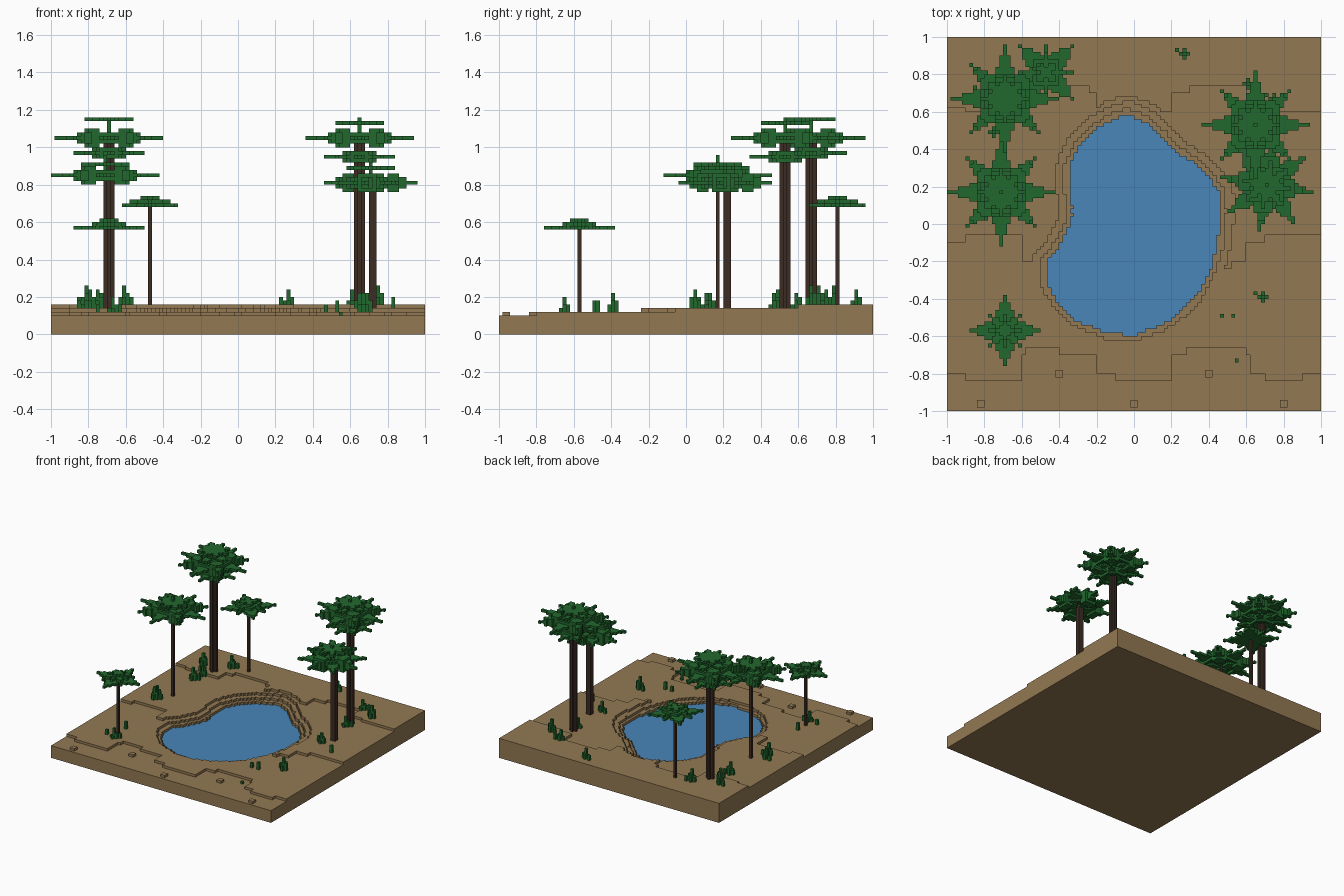
import bpy, math
from mathutils import Vector
from mathutils.geometry import intersect_point_line

if "Cube" in bpy.data.objects:
    bpy.data.objects.remove(bpy.data.objects["Cube"])

V = 0.02  # voxel size
N = 100


def material(name, rgb):
    m = bpy.data.materials.new(name)
    m.diffuse_color = (*rgb, 1)
    m.use_nodes = True
    m.node_tree.nodes["Principled BSDF"].inputs["Base Color"].default_value = m.diffuse_color
    return m


EARTH = material("earth", (0.29, 0.19, 0.085))
WATER = material("water", (0.065, 0.24, 0.48))
LEAF = material("leaf green", (0.016, 0.14, 0.027))
BARK = material("dark bark", (0.045, 0.025, 0.017))


def mesh_object(name, quads, mat):
    index, faces = {}, []
    for q in quads:
        faces.append([index.setdefault(tuple(round(c, 4) for c in p), len(index)) for p in q])
    me = bpy.data.meshes.new(name)
    me.from_pydata(list(index), [], faces)
    me.materials.append(mat)
    ob = bpy.data.objects.new(name, me)
    bpy.context.collection.objects.link(ob)
    return ob


def voxel_object(name, cells, mat):
    """Only the exposed faces of a set of voxels."""
    quads = []
    for c in cells:
        for ax in range(3):
            for s in (0, 1):
                nb = list(c)
                nb[ax] += 2 * s - 1
                if tuple(nb) in cells:
                    continue
                b, d = (ax + 1) % 3, (ax + 2) % 3
                q = []
                for u, w in ((0, 0), (1, 0), (1, 1), (0, 1)):
                    p = list(c)
                    p[ax] += s
                    p[b] += u
                    p[d] += w
                    q.append((p[0] * V - 1, p[1] * V - 1, p[2] * V))
                quads.append(q if s else q[::-1])
    return mesh_object(name, quads, mat)


# --- Terrain: three terrace edges, given as (x end, y of edge)
TERRACES = [
    [(-.89, -.80), (-.6, -.84), (-.58, -.70), (-.4, -.66), (-.2, -.70), (-.1, -.80), (.2, -.84),
     (.28, -.70), (.6, -.66), (.62, -.70), (.7, -.80), (.9, -.84), (1.1, -.80)],
    [(-.9, -.10), (-.6, -.06), (0, -.20), (.52, -.24), (.6, -.20), (.7, -.10), (1.1, -.06)],
    [(-.9, .62), (-.6, .60), (-.54, .70), (-.24, .74), (-.2, .70), (-.1, .62), (.2, .60),
     (.3, .70), (.6, .74), (.7, .62), (1.1, .60)],
]
POND = [Vector(p) for p in [
    (-.03, .585), (.05, .55), (.15, .47), (.2, .40), (.3, .34), (.4, .25), (.46, .16), (.46, 0),
    (.44, -.14), (.4, -.26), (.34, -.38), (.25, -.47), (.15, -.54), (0, -.595), (-.15, -.58),
    (-.3, -.52), (-.4, -.43), (-.465, -.32), (-.47, -.2), (-.41, -.13), (-.36, -.05), (-.33, .02),
    (-.33, .1), (-.345, .2), (-.34, .32), (-.29, .42), (-.2, .51), (-.1, .565)]]
PEBBLES = [(-.82, -.96), (0, -.96), (.8, -.96), (-.4, -.8), (.4, -.8)]
WATER_LEVEL = 4


def pond_distance(x, y):
    """Distance to the shore, negative inside."""
    p, inside, best = Vector((x, y)), False, 9
    for a, b in zip(POND, POND[1:] + POND[:1]):
        q, t = intersect_point_line(p, a, b)
        q = a.lerp(b, min(1, max(0, t)))
        best = min(best, (p - q).length)
        if (a.y > y) != (b.y > y) and x < (b.x - a.x) * (y - a.y) / (b.y - a.y) + a.x:
            inside = not inside
    return -best if inside else best


def level(x, y):
    h = 5
    for edge in TERRACES:
        h += y > next(ye for xe, ye in edge if x < xe)
    if any(abs(x - px) < .02 and abs(y - py) < .02 for px, py in PEBBLES):
        h += 1
    if abs(x) < .65 and abs(y) < .75:  # stepped bank round the pond
        d = pond_distance(x, y)
        if d < 0:
            return WATER_LEVEL
        h = min(h, WATER_LEVEL + 1 + sum(d > s for s in (.03, .07, .10)))
    return h


H = {(i, j): level((i + .5) * V - 1, (j + .5) * V - 1) for i in range(N) for j in range(N)}
ground, water = [], []
for (i, j), h in H.items():
    x0, y0, z = i * V - 1, j * V - 1, h * V
    x1, y1 = x0 + V, y0 + V
    top = [(x0, y0, z), (x1, y0, z), (x1, y1, z), (x0, y1, z)]
    (water if h == WATER_LEVEL else ground).append(top)
    sides = {(0, -1): (0, 1), (1, 0): (1, 2), (0, 1): (2, 3), (-1, 0): (3, 0)}
    for (di, dj), (a, b) in sides.items():
        low = H.get((i + di, j + dj), 0) * V
        if low < z:
            A, B = top[a], top[b]
            ground.append([(A[0], A[1], low), (B[0], B[1], low), B, A])
ground.append([(-1, -1, 0), (-1, 1, 0), (1, 1, 0), (1, -1, 0)])
mesh_object("ground", ground, EARTH)
mesh_object("pond_water", water, WATER)


# --- Trees
def cell(x, y):
    return int((x + 1) / V), int((y + 1) / V)


def frond(cells, c, z, angle, length, half_w, half_t, peak=.4):
    """Leaf-shaped arm of voxels, widest at the peak and pointed at the tip."""
    ca, sa, r = math.cos(angle), math.sin(angle), int(length / V) + 1
    kz = int(round(z / V))
    for i in range(-r, r + 1):
        for j in range(-r, r + 1):
            u, v = (i * ca + j * sa) * V, (-i * sa + j * ca) * V
            t = u / length
            if not 0 <= t <= 1:
                continue
            f = 1 - (t - peak) / (1 - peak) if t > peak else .3 + .7 * t / peak
            if abs(v) > max(.011, half_w * f):
                continue
            for k in range(-3, 4):
                if abs(k) * V <= max(.009, half_t * f):
                    cells.add((c[0] + i, c[1] + j, kz + k))


def star(cells, c, z, start, count, length, half_w, half_t, peak=.4):
    for n in range(count):
        frond(cells, c, z, start + n * math.tau / count, length, half_w, half_t, peak)


def tree(name, x, y, z, trunk, turn, size, kind):
    c = cell(x, y)
    kz = int(round(z / V))
    wood = set()
    for i in range(-1, 2):
        for j in range(-1, 2):
            keep = {1: i == j == 0, 2: i >= 0 and j >= 0, 3: abs(i) + abs(j) < 2}[trunk]
            if keep:
                wood |= {(c[0] + i, c[1] + j, k) for k in range(H[c], kz)}
    voxel_object(name + "_trunk", wood, BARK)
    leaves = set()
    q = math.pi / 4
    if kind == "small":
        star(leaves, c, z, turn, 4, size, .05, .009, .5)
        star(leaves, c, z, turn + q, 4, size * .75, .03, .009)
        star(leaves, c, z + V, turn, 8, size * .55, .03, .009)
        star(leaves, c, z + 2 * V, turn, 4, size * .3, .03, .009)
    else:
        star(leaves, c, z, turn, 4, size, .055, .022)          # long fronds
        star(leaves, c, z, turn + q, 4, size * .92, .05, .05, .5)  # thick diagonal fronds
        star(leaves, c, z + .08, turn, 8, size * .48, .03, .015)   # cap
        leaves |= {(c[0], c[1], kz + k) for k in range(0, 6)}
        if kind == "layered":
            star(leaves, c, z - .09, turn, 8, .19, .04, .022)
    voxel_object(name + "_crown", leaves, LEAF)


tree("back_left_tree", -.69, .67, 1.05, 3, 0, .29, "layered")
tree("left_tree", -.71, .17, .83, 1, 0, .29, "tall")
tree("front_left_tree", -.69, -.57, .57, 1, 0, .18, "small")
tree("back_small_tree", -.47, .81, .68, 1, math.pi / 4, .20, "small")
tree("back_right_tree", .65, .53, 1.03, 3, 0, .29, "layered")
tree("right_tree", .71, .21, .79, 2, .62, .27, "tall")

# --- Grass tufts: a tall stem with shorter blades, (x, y, height in voxels)
TUFTS = [(-.78, .05, 5), (-.82, .10, 4), (-.76, .49, 5), (-.73, .58, 4), (-.61, .79, 5), (-.82, .71, 5),
         (.47, -.49, 2), (.53, -.50, 3), (.55, -.74, 1), (.69, -.40, 5), (.65, .47, 4), (.75, .66, 5),
         (.61, .75, 4), (.67, .13, 4), (.83, .03, 3), (.27, .91, 4), (-.66, -.65, 4), (-.76, -.64, 2),
         (-.69, -.48, 3)]
grass = set()
for n, (x, y, h) in enumerate(TUFTS):
    i, j = cell(x, y)
    blades = [(0, 0, h)]
    if h > 3:
        blades += [(1, 0, h - 2), (-1, 0, h - 3), (0, 1, h - 2), (0, -1, h - 3), (2 - n % 2 * 4, 1, 2)]
    for a, b, top in blades:
        base = H[i + a, j + b]
        grass |= {(i + a, j + b, base + k) for k in range(top)}
voxel_object("grass_tufts", grass, LEAF)
